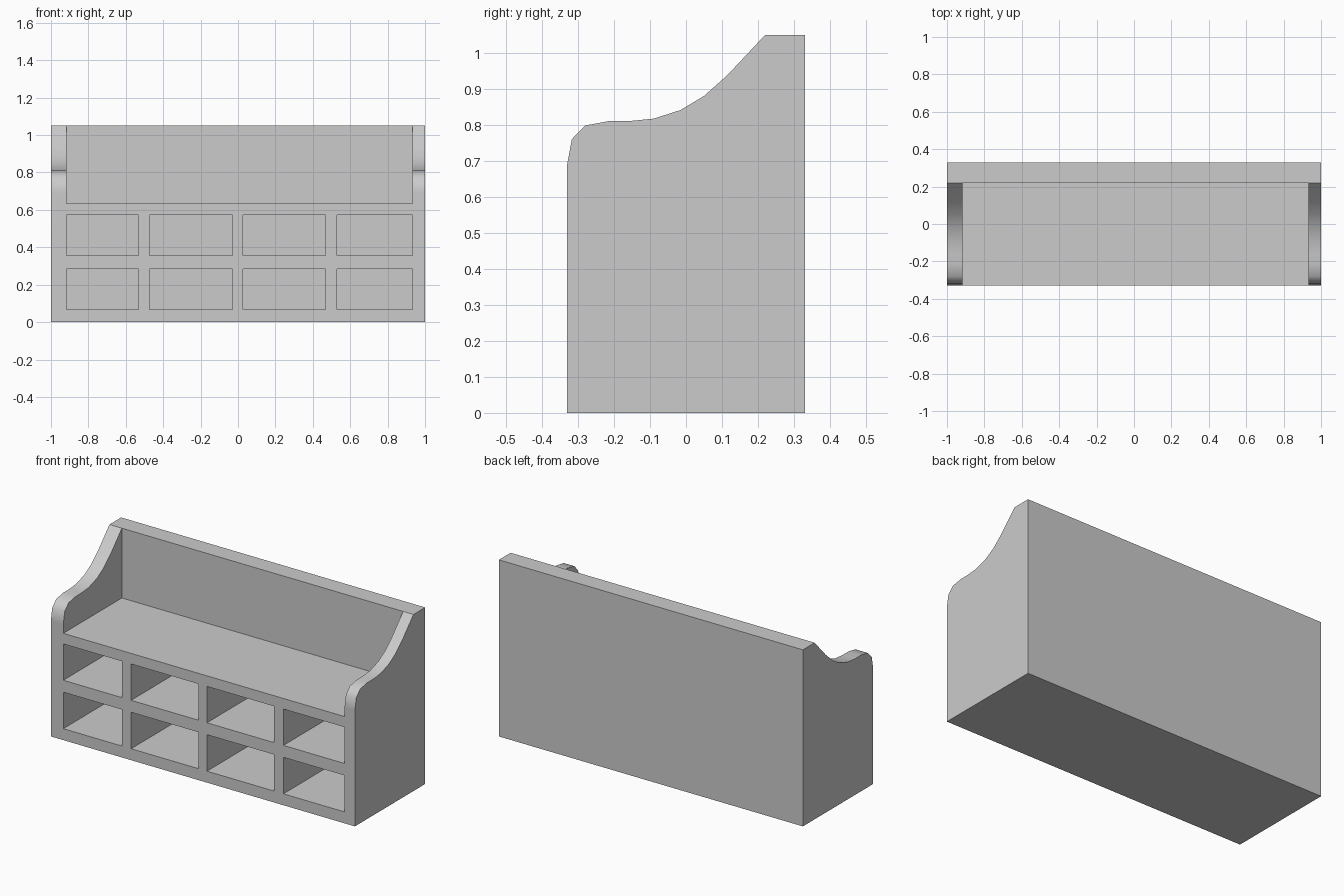
import bpy, bmesh, math

if "Cube" in bpy.data.objects:
    bpy.data.objects.remove(bpy.data.objects["Cube"])


def make_object(name, bm):
    bmesh.ops.recalc_face_normals(bm, faces=bm.faces)
    mesh = bpy.data.meshes.new(name)
    bm.to_mesh(mesh)
    bm.free()
    obj = bpy.data.objects.new(name, mesh)
    bpy.context.collection.objects.link(obj)
    return obj


def add_box(bm, x, y, z):
    verts = bmesh.ops.create_cube(bm, size=1)["verts"]
    for v in verts:
        v.co = [(lo + hi) / 2 + c * (hi - lo) for c, (lo, hi) in zip(v.co, (x, y, z))]


# Solid body: side profile (y, z) extruded across the full width
profile = [(-0.33, 0), (-0.33, 0.69), (-0.317, 0.76), (-0.28, 0.798),
           (-0.215, 0.81), (-0.16, 0.81), (-0.09, 0.817), (-0.015, 0.841),
           (0.05, 0.88), (0.115, 0.938), (0.22, 1.05), (0.33, 1.05), (0.33, 0)]
bm = bmesh.new()
face = bm.faces.new([bm.verts.new((-1, y, z)) for y, z in profile])
side = bmesh.ops.extrude_face_region(bm, geom=[face], use_keep_orig=True)["geom"]
bmesh.ops.translate(bm, vec=(2, 0, 0),
                    verts=[g for g in side if isinstance(g, bmesh.types.BMVert)])
bench = make_object("storage_bench", bm)

# Cutters: space above the seat, and two rows of four cubbies
bm = bmesh.new()
depth = (-0.6, 0.22)
add_box(bm, (-0.918, 0.932), depth, (0.635, 1.5))
for x in ((-0.918, -0.533), (-0.472, -0.03), (0.027, 0.467), (0.53, 0.932)):
    for z in ((0.068, 0.285), (0.356, 0.572)):
        add_box(bm, x, depth, z)
cutter = make_object("opening_cutter", bm)
cutter.hide_render = True

# Carve the openings
bpy.context.view_layer.objects.active = bench
bench.select_set(True)
cut = bench.modifiers.new("openings", "BOOLEAN")
cut.operation = "DIFFERENCE"
cut.solver = "EXACT"
cut.object = cutter
bpy.ops.object.modifier_apply(modifier=cut.name)
bpy.data.objects.remove(cutter)

# Smooth the curved arm tops while keeping corners crisp and panels flat
bpy.ops.object.shade_smooth_by_angle(angle=math.radians(40))
weighted = bench.modifiers.new("flat_panels", "WEIGHTED_NORMAL")
weighted.keep_sharp = True
